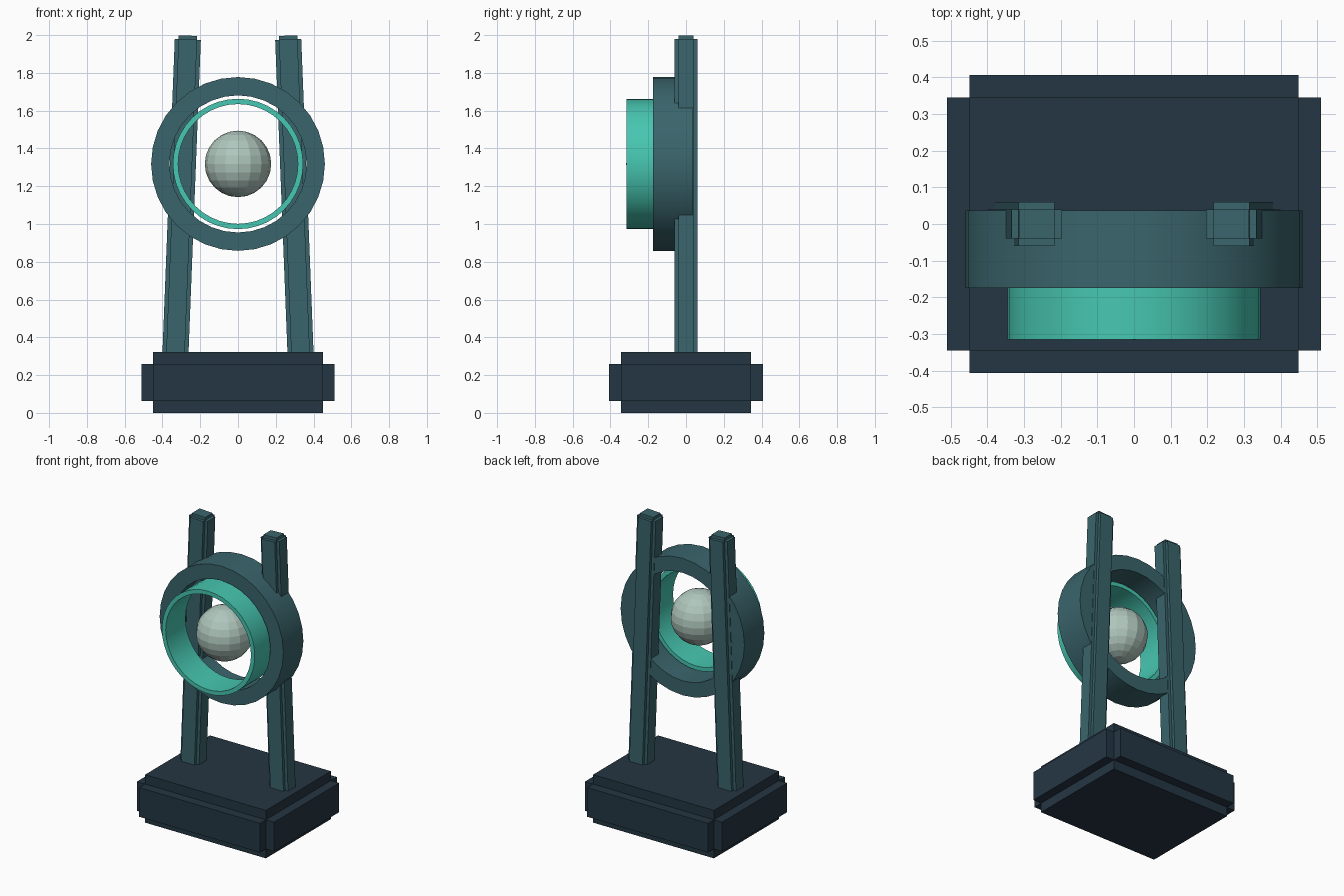
import bpy, bmesh, math
from mathutils import Matrix

if "Cube" in bpy.data.objects:
    bpy.data.objects.remove(bpy.data.objects["Cube"])


def material(name, rgb):
    m = bpy.data.materials.new(name)
    m.use_nodes = True
    m.diffuse_color = (*rgb, 1)
    m.node_tree.nodes["Principled BSDF"].inputs["Base Color"].default_value = (*rgb, 1)
    return m


NAVY = material("dark navy", (0.018, 0.037, 0.056))
TEAL = material("slate teal", (0.042, 0.130, 0.150))
MINT = material("bright mint", (0.063, 0.570, 0.440))
PALE = material("pale grey green", (0.430, 0.570, 0.510))


def finish(bm, name, mat, smooth=False):
    bmesh.ops.recalc_face_normals(bm, faces=bm.faces)
    me = bpy.data.meshes.new(name)
    bm.to_mesh(me)
    bm.free()
    me.materials.append(mat)
    ob = bpy.data.objects.new(name, me)
    bpy.context.collection.objects.link(ob)
    if smooth:
        bpy.ops.object.select_all(action='DESELECT')
        ob.select_set(True)
        bpy.context.view_layer.objects.active = ob
        bpy.ops.object.shade_smooth_by_angle(angle=math.radians(30))
    return ob


def stepped_block(name, half, step, mat):
    """Three crossing boxes, each reaching the full size along one axis."""
    bm = bmesh.new()
    for axis in range(3):
        size = [2 * (h if i == axis else h - step[i]) for i, h in enumerate(half)]
        bmesh.ops.create_cube(bm, size=1, matrix=Matrix.Diagonal((*size, 1)))
    return finish(bm, name, mat)


def ring(name, outer, inner, y0, y1, z, segments, mat):
    """Rectangular profile spun around the front-back axis."""
    bm = bmesh.new()
    profile = [(inner, y0), (outer, y0), (outer, y1), (inner, y1)]
    loops = []
    for i in range(segments):
        a = 2 * math.pi * i / segments
        loops.append([bm.verts.new((r * math.cos(a), y, z + r * math.sin(a)))
                      for r, y in profile])
    for i in range(segments):
        a, b = loops[i], loops[(i + 1) % segments]
        for k in range(4):
            n = (k + 1) % 4
            bm.faces.new((a[k], a[n], b[n], b[k]))
    return finish(bm, name, mat, smooth=True)


# Base plinth
base = stepped_block("base", (0.51, 0.407, 0.161), (0.061, 0.062, 0.063), NAVY)
base.location.z = 0.161

# Two leaning posts, sunk into the base
TOP, BOTTOM, LEAN = 1.998, 0.25, math.radians(2.25)
for side, name in ((1, "left_post"), (-1, "right_post")):
    post = stepped_block(name, (0.069, 0.06, (TOP - BOTTOM) / 2), (0.02, 0.02, 0.02), TEAL)
    mid = (TOP + BOTTOM) / 2
    post.location = (side * (0.265 + (TOP - mid) * math.tan(LEAN)), 0, mid)
    post.rotation_euler.y = -side * LEAN

# Staggered rings and the ball between them
CENTER_Z = 1.318
ring("outer_ring", 0.46, 0.363, -0.175, 0.037, CENTER_Z, 32, TEAL)
ring("inner_ring", 0.345, 0.317, -0.315, -0.105, CENTER_Z, 40, MINT)

bm = bmesh.new()
bmesh.ops.create_uvsphere(bm, u_segments=16, v_segments=12, radius=0.176,
                          matrix=Matrix.Translation((0, -0.141, CENTER_Z)))
finish(bm, "ball", PALE)
